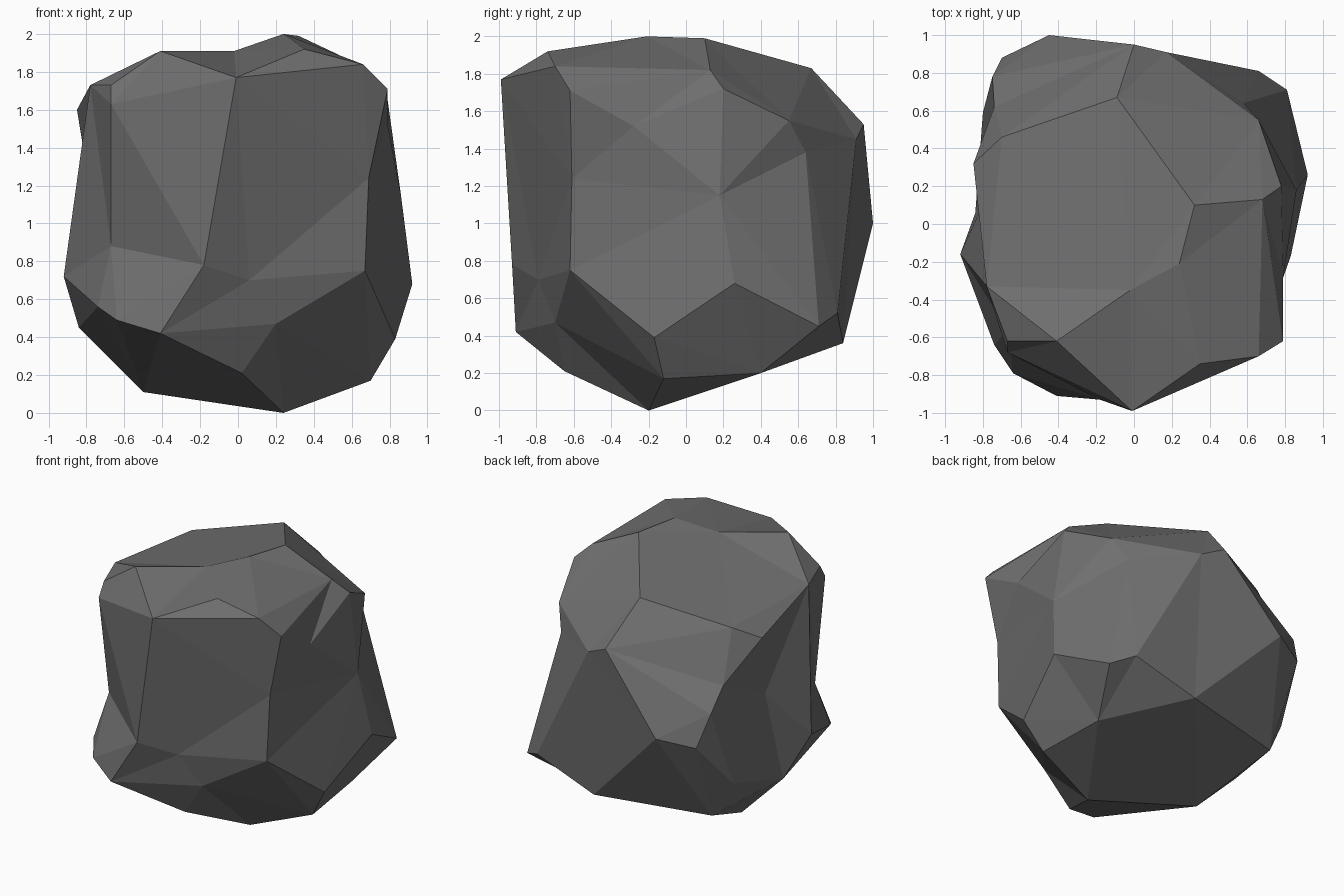
import bpy, bmesh
from mathutils import Vector

if "Cube" in bpy.data.objects:
    bpy.data.objects.remove(bpy.data.objects["Cube"])

# Corner points of the chiselled boulder, from the crown down to the foot
CORNERS = [
    # crown
    (-.01, -.99, 1.77), (-.41, -.62, 1.91), (.35, -.74, 1.92), (.24, -.21, 2.0),
    (.32, .10, 1.99), (-.02, -.35, 1.91), (-.67, -.62, 1.73), (-.78, -.33, 1.73),
    (-.70, .46, 1.69), (-.09, .67, 1.83), (.68, .13, 1.82), (.66, -.70, 1.84),
    (.78, .20, 1.72), (.79, -.62, 1.71), (.66, .55, 1.55), (-.67, -.68, 1.63),
    (0, .95, 1.53), (.58, .64, 1.38), (.17, .91, 1.45), (.79, -.28, 1.52),
    # waist
    (-.45, 1.0, 1.0), (-.70, .88, .95), (-.75, .78, 1.18), (-.74, .62, 1.33),
    (-.85, .32, 1.60), (-.77, .17, 1.11), (-.80, .59, .61), (.86, .18, 1.15),
    (.92, .26, .68), (.69, -.61, 1.24), (.67, -.62, .75), (-.18, -.93, .78),
    (.06, -.79, .70), (-.67, -.56, .88), (-.92, -.16, .72), (-.74, -.64, .56),
    # foot
    (-.66, .64, .35), (.17, .84, .36), (.66, .81, .52),
    (.81, .71, .45), (.65, .40, .20), (.83, -.17, .39), (.70, -.12, .17),
    (.24, -.20, 0), (.20, -.70, .47), (.02, -.65, .21), (-.41, -.91, .42),
    (-.64, -.79, .49), (-.84, .06, .45), (-.50, .06, .11),
]
CENTRE = Vector((0, 0, 1))
ROUNDING = 0.1   # how much of the true radius guides the choice of edges


def skin(points):
    """Faces of the convex skin around the points, and the points it misses."""
    bm = bmesh.new()
    for p in points:
        bm.verts.new(p)
    bm.verts.index_update()
    bmesh.ops.convex_hull(bm, input=bm.verts[:], use_existing_faces=False)
    faces = [[v.index for v in f.verts] for f in bm.faces]
    used = {i for f in faces for i in f}
    bm.free()
    return faces, [i for i in range(len(points)) if i not in used]


# Puff the corners towards a ball, skin them, then let the dents sink back
true = [Vector(c) for c in CORNERS]
puffed = [(p - CENTRE) * (p - CENTRE).length ** (ROUNDING - 1) for p in true]
faces, missed = skin(puffed)
for _ in range(200):
    if not missed:
        break
    for i in missed:
        puffed[i] *= 1.01
    faces, missed = skin(puffed)

# Boulder
mesh = bpy.data.meshes.new("boulder")
mesh.from_pydata(true, [], faces)
bm = bmesh.new()
bm.from_mesh(mesh)
bmesh.ops.delete(bm, geom=[v for v in bm.verts if not v.link_faces], context='VERTS')
bmesh.ops.recalc_face_normals(bm, faces=bm.faces[:])
bm.to_mesh(mesh)
bm.free()
boulder = bpy.data.objects.new("boulder", mesh)
bpy.context.collection.objects.link(boulder)

# Dark grey stone
stone = bpy.data.materials.new("dark_stone")
stone.diffuse_color = (.16, .16, .16, 1)
stone.use_nodes = True
stone.node_tree.nodes["Principled BSDF"].inputs["Base Color"].default_value = stone.diffuse_color
mesh.materials.append(stone)
